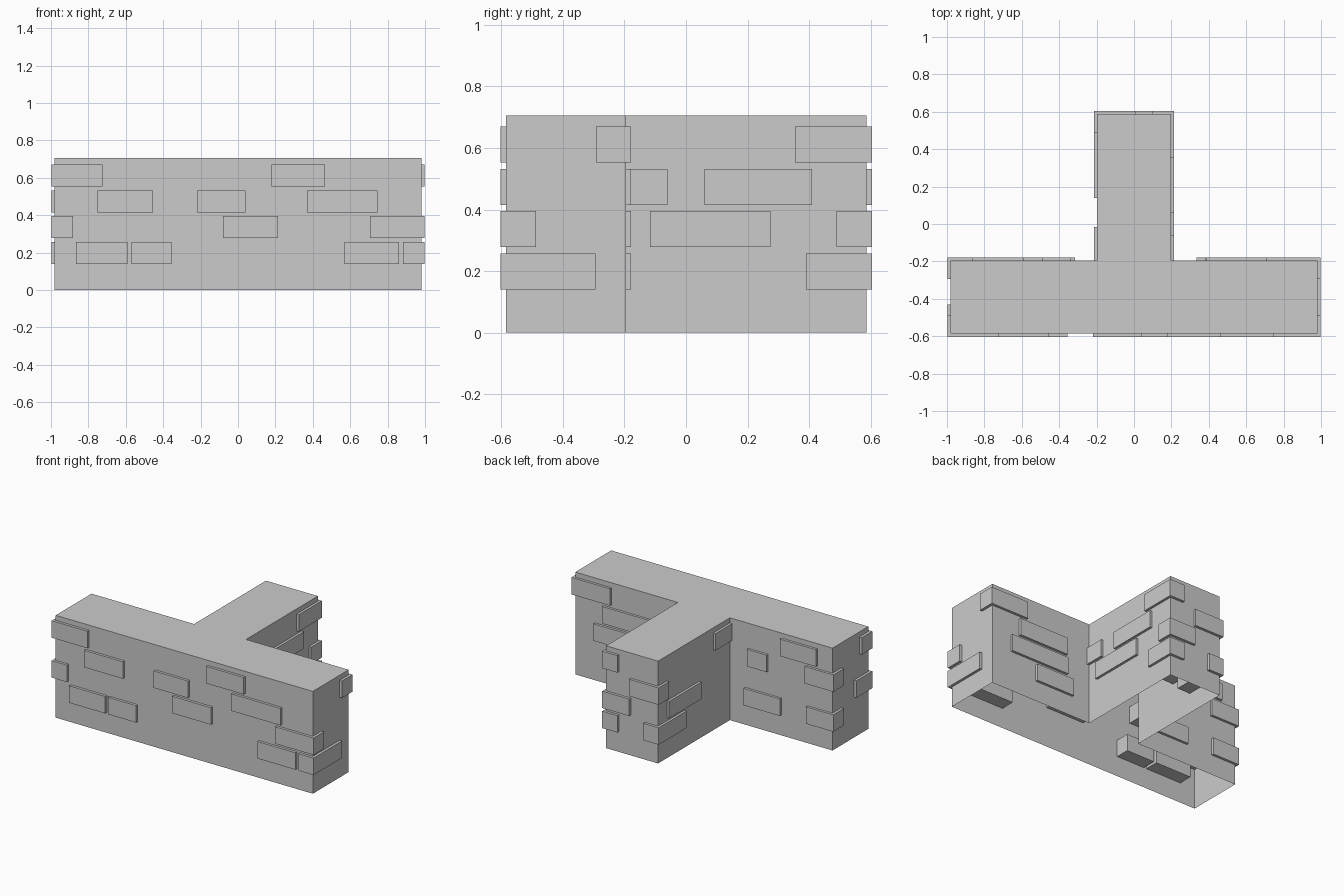
import bpy, bmesh

if "Cube" in bpy.data.objects:
    bpy.data.objects.remove(bpy.data.objects["Cube"])

H = 0.705                       # wall height
ROWS = [0.14, 0.278, 0.415, 0.553]  # brick course heights, bottom to top
BH, BD = 0.117, 0.115           # brick height and depth
FRONT, BACK, TIP = -0.603, -0.178, 0.605   # outer brick faces
END, SIDE = 0.998, 0.215


def make_object(name, bm):
    bmesh.ops.recalc_face_normals(bm, faces=bm.faces)
    mesh = bpy.data.meshes.new(name)
    bm.to_mesh(mesh)
    bm.free()
    obj = bpy.data.objects.new(name, mesh)
    bpy.context.collection.objects.link(obj)
    return obj


# T-shaped wall shell, open underneath
bm = bmesh.new()
outline = [(-0.98, -0.585), (0.98, -0.585), (0.98, -0.195), (0.198, -0.195),
           (0.198, 0.587), (-0.198, 0.587), (-0.198, -0.195), (-0.98, -0.195)]
cap = bm.faces.new([bm.verts.new((x, y, H)) for x, y in outline])
ext = bmesh.ops.extrude_edge_only(bm, edges=cap.edges[:])
for v in ext["geom"]:
    if isinstance(v, bmesh.types.BMVert):
        v.co.z = 0
make_object("wall_body", bm)


def bricks(name, boxes):
    """One object of boxes given as (row, x0, x1, y0, y1)."""
    bm = bmesh.new()
    for row, x0, x1, y0, y1 in boxes:
        z = ROWS[row] + BH / 2
        for v in bmesh.ops.create_cube(bm, size=1)["verts"]:
            v.co.x = (x0 + x1) / 2 + v.co.x * (x1 - x0)
            v.co.y = (y0 + y1) / 2 + v.co.y * (y1 - y0)
            v.co.z = z + v.co.z * BH
    make_object(name, bm)


# Bricks on the long front face
front = [(3, 0.18, 0.465), (2, -0.75, -0.455), (2, -0.22, 0.04), (2, 0.37, 0.745),
         (1, -0.08, 0.215), (0, -0.865, -0.59), (0, -0.57, -0.355), (0, 0.57, 0.86)]
bricks("front_bricks", [(r, a, b, FRONT, FRONT + BD) for r, a, b in front])

# Bricks on the back of the cross wall, either side of the stem
back = [(2, 0.385, 0.765), (1, 0.38, 0.83), (0, 0.335, 0.63),
        (2, -0.49, -0.34), (3, -0.865, -0.59), (0, -0.59, -0.315)]
bricks("back_bricks", [(r, a, b, BACK - BD, BACK) for r, a, b in back])

# Bricks on the two stem sides
right = [(2, -0.195, -0.06), (2, 0.06, 0.41), (1, -0.117, 0.275)]
bricks("stem_right_bricks", [(r, SIDE - BD, SIDE, a, b) for r, a, b in right])
left = [(3, -0.2, -0.015), (1, 0.14, 0.49)]
bricks("stem_left_bricks", [(r, -SIDE, -SIDE + BD, a, b) for r, a, b in left])

# Corner bricks that wrap the outer edges
bricks("cross_wall_corner_bricks", [
    (3, -END, -0.725, FRONT, FRONT + BD), (1, -END, -END + BD, FRONT, -0.43),
    (1, 0.705, END, FRONT, FRONT + BD), (0, END - BD, END, FRONT, -0.295),
    (3, 0.705, END, BACK - BD, BACK),
    (2, -END, -0.78, BACK - BD, BACK), (0, -END, -0.79, BACK - BD, BACK)])
bricks("stem_corner_bricks", [
    (3, SIDE - BD, SIDE, 0.355, TIP), (1, 0.01, SIDE, TIP - BD, TIP),
    (0, SIDE - BD, SIDE, 0.39, TIP),
    (2, -SIDE, 0.01, TIP - BD, TIP), (0, -SIDE, -SIDE + BD, 0.3, TIP)])
